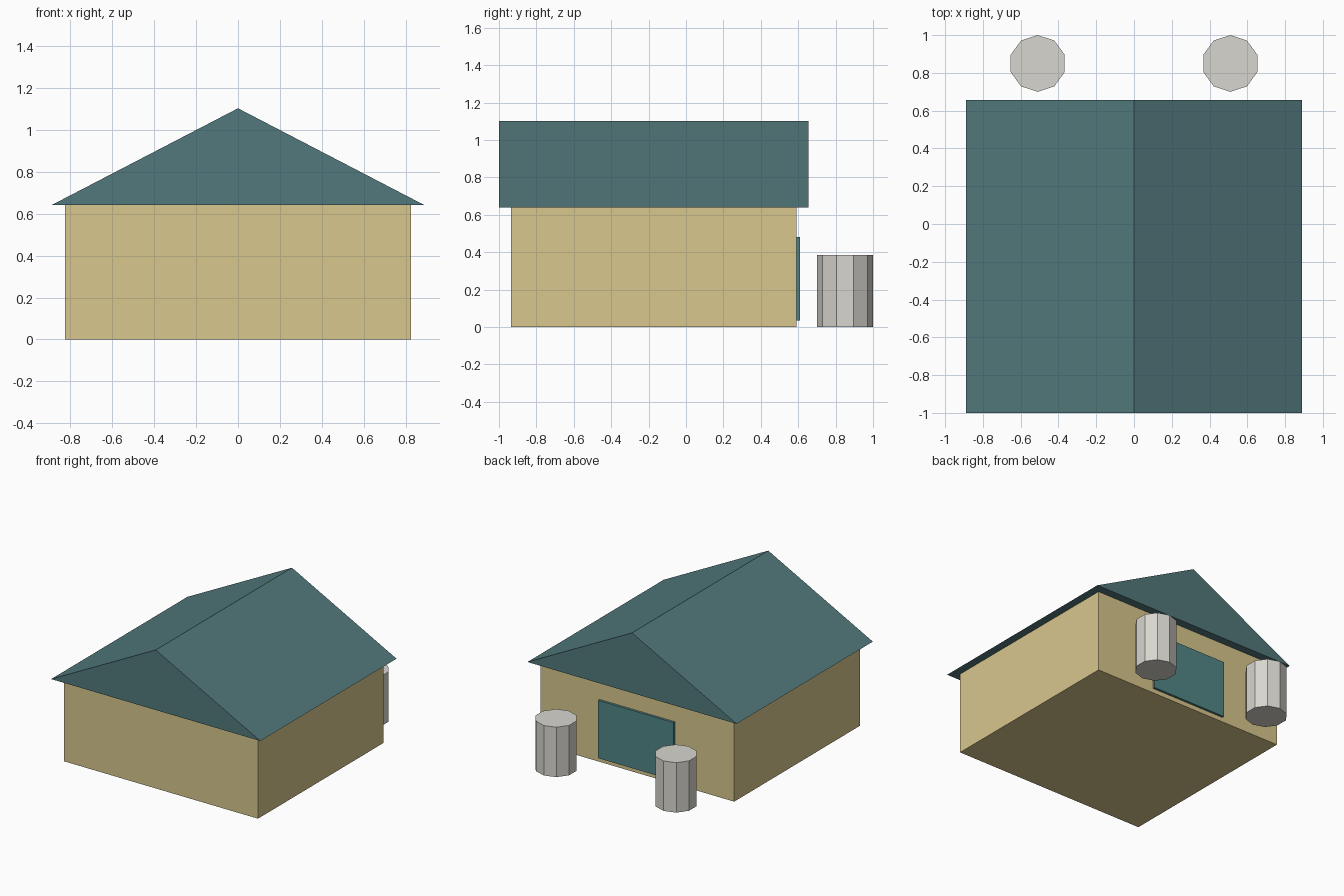
import bpy, bmesh, math
from mathutils import Vector

if "Cube" in bpy.data.objects:
    bpy.data.objects.remove(bpy.data.objects["Cube"])


def material(name, rgb):
    m = bpy.data.materials.new(name)
    m.diffuse_color = (*rgb, 1)
    m.use_nodes = True
    m.node_tree.nodes["Principled BSDF"].inputs["Base Color"].default_value = m.diffuse_color
    return m


def prism(name, profile, sweep, mat):
    """Extrude a closed 3D profile along a vector into a solid."""
    bm = bmesh.new()
    face = bm.faces.new([bm.verts.new(p) for p in profile])
    ext = bmesh.ops.extrude_face_region(bm, geom=[face], use_keep_orig=True)
    top = [v for v in ext["geom"] if isinstance(v, bmesh.types.BMVert)]
    bmesh.ops.translate(bm, verts=top, vec=Vector(sweep))
    bmesh.ops.recalc_face_normals(bm, faces=bm.faces[:])
    mesh = bpy.data.meshes.new(name)
    bm.to_mesh(mesh)
    bm.free()
    mesh.materials.append(mat)
    obj = bpy.data.objects.new(name, mesh)
    bpy.context.collection.objects.link(obj)
    return obj


def box(name, hx, y0, y1, z0, z1, mat):
    base = [(-hx, y0, z0), (hx, y0, z0), (hx, y1, z0), (-hx, y1, z0)]
    return prism(name, base, (0, 0, z1 - z0), mat)


wall_mat = material("wall_sand", (0.69, 0.57, 0.27))
roof_mat = material("roof_teal", (0.085, 0.19, 0.20))
door_mat = material("door_teal", (0.085, 0.24, 0.24))
stone_mat = material("barrel_stone", (0.69, 0.67, 0.62))

# Main walls
box("walls", 0.825, -0.935, 0.592, 0, 0.64, wall_mat)

# Gable roof with overhang, ridge along y
prism("roof", [(-0.89, -1, 0.64), (0.89, -1, 0.64), (0, -1, 1.102)],
      (0, 1.656, 0), roof_mat)

# Wide door panel on the back wall
box("door", 0.32, 0.585, 0.61, 0.035, 0.48, door_mat)

# Ten-sided barrels either side of the door, corners pointing along y
for side, x in (("left", -0.51), ("right", 0.51)):
    ring = [(x + 0.15 * math.sin(i * math.tau / 10),
             0.85 + 0.15 * math.cos(i * math.tau / 10), 0) for i in range(10)]
    prism(side + "_barrel", ring, (0, 0, 0.384), stone_mat)
